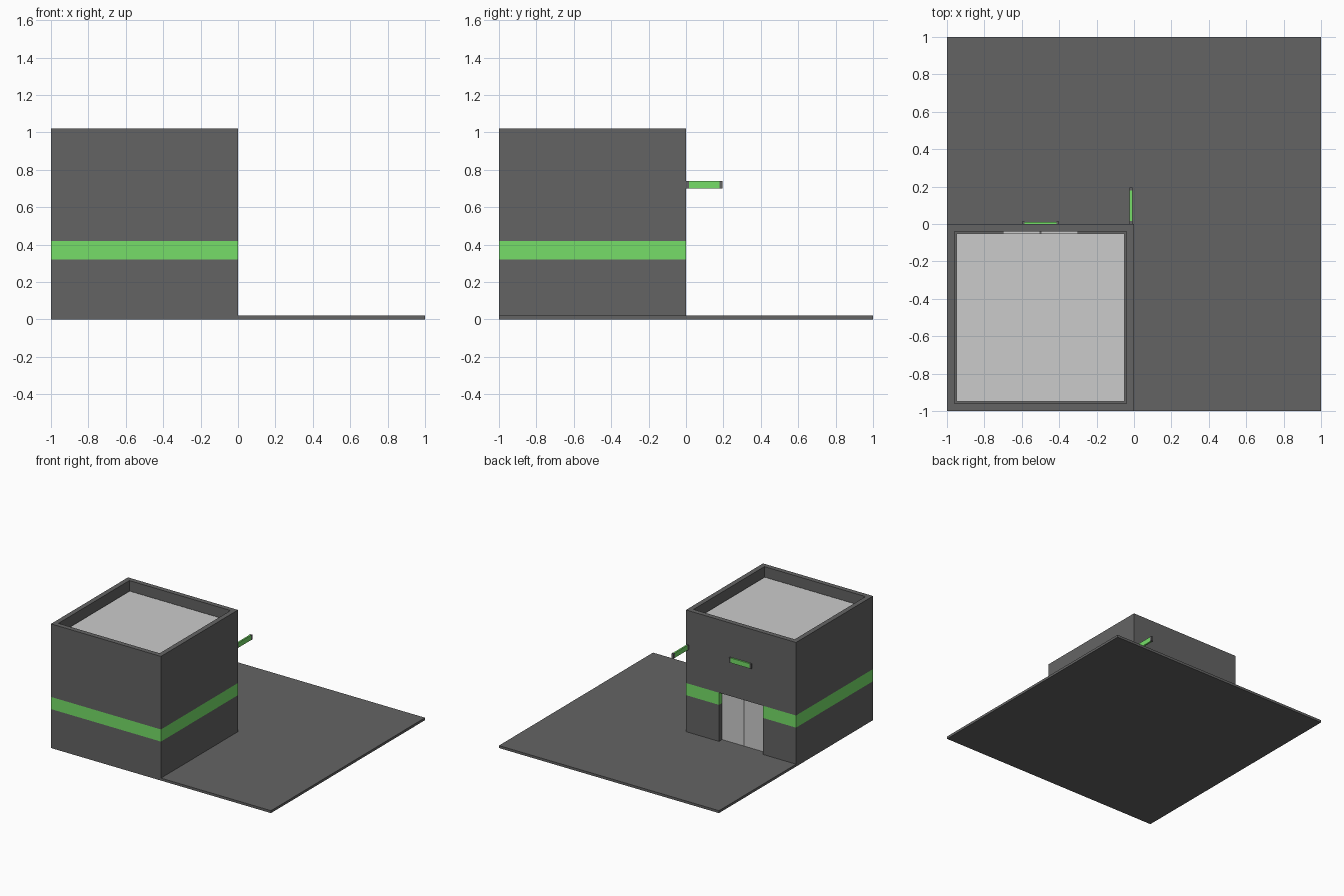
import bpy
import bmesh

if "Cube" in bpy.data.objects:
    bpy.data.objects.remove(bpy.data.objects["Cube"])


def material(name, rgb):
    m = bpy.data.materials.new(name)
    m.diffuse_color = (*rgb, 1)
    m.use_nodes = True
    m.node_tree.nodes["Principled BSDF"].inputs["Base Color"].default_value = m.diffuse_color
    return m


DARK = material("dark_grey", (0.127, 0.127, 0.127))
GREEN = material("green", (0.18, 0.73, 0.14))


def finish(name, bm, mat):
    bmesh.ops.recalc_face_normals(bm, faces=bm.faces)
    mesh = bpy.data.meshes.new(name)
    bm.to_mesh(mesh)
    bm.free()
    if mat:
        mesh.materials.append(mat)
    ob = bpy.data.objects.new(name, mesh)
    bpy.context.collection.objects.link(ob)
    return ob


def box(name, lo, hi, mat=None):
    bm = bmesh.new()
    bmesh.ops.create_cube(bm, size=1)
    for v in bm.verts:
        v.co = [(a + b) / 2 + c * (b - a) for a, b, c in zip(lo, hi, v.co)]
    return finish(name, bm, mat)


def wall(name, outer, inner, z0, z1, closed, mat):
    """Wall strip between an outer and an inner outline."""
    bm = bmesh.new()
    rings = [[bm.verts.new((x, y, z)) for x, y in line]
             for line, z in ((outer, z0), (outer, z1), (inner, z1), (inner, z0))]
    n = len(outer)
    for i in range(n if closed else n - 1):
        j = (i + 1) % n
        for k in range(4):
            a, b = rings[k], rings[(k + 1) % 4]
            bm.faces.new((a[i], a[j], b[j], b[i]))
    if not closed:
        for i in (0, n - 1):
            bm.faces.new([r[i] for r in rings])
    return finish(name, bm, mat)


# Ground slab
box("ground_slab", (-1, -1, 0), (1, 1, 0.02), DARK)

# Hollow building: open outlines leave the doorway in the back wall
T = 0.04
outer = [(0, 0), (0, -1), (-1, -1), (-1, 0)]
inner = [(-T, -T), (-T, -1 + T), (-1 + T, -1 + T), (-1 + T, -T)]
outer_door = [(-0.3, 0)] + outer + [(-0.7, 0)]
inner_door = [(-0.3, -T)] + inner + [(-0.7, -T)]
wall("lower_wall", outer_door, inner_door, 0.02, 0.32, False, DARK)
wall("green_band", outer_door, inner_door, 0.32, 0.42, False, GREEN)
wall("upper_wall", outer, inner, 0.42, 1.02, True, DARK)

# Roof panel sunk below the parapet
box("roof", (-0.95, -0.95, 0.92), (-0.05, -0.05, 0.94))

# Double door at the inner side of the doorway
for side, x0, x1 in (("left", -0.7, -0.505), ("right", -0.495, -0.3)):
    box(f"door_{side}", (x0, -0.05, 0.02), (x1, -0.04, 0.42))
box("door_divider", (-0.505, -0.05, 0.02), (-0.495, -0.038, 0.42), DARK)

# Wall sign over the door, and a sign projecting from the corner
CAP, Z0, Z1 = 0.015, 0.70, 0.74
box("wall_sign_panel", (-0.6 + CAP, 0, Z0), (-0.4 - CAP, 0.012, Z1), GREEN)
for i, x in enumerate((-0.6, -0.4 - CAP)):
    box(f"wall_sign_cap_{i}", (x, 0, Z0), (x + CAP, 0.014, Z1), DARK)
box("corner_sign_panel", (-0.023, CAP, Z0), (-0.009, 0.195 - CAP, Z1), GREEN)
for i, y in enumerate((0, 0.195 - CAP)):
    box(f"corner_sign_cap_{i}", (-0.025, y, Z0), (-0.007, y + CAP, Z1), DARK)
